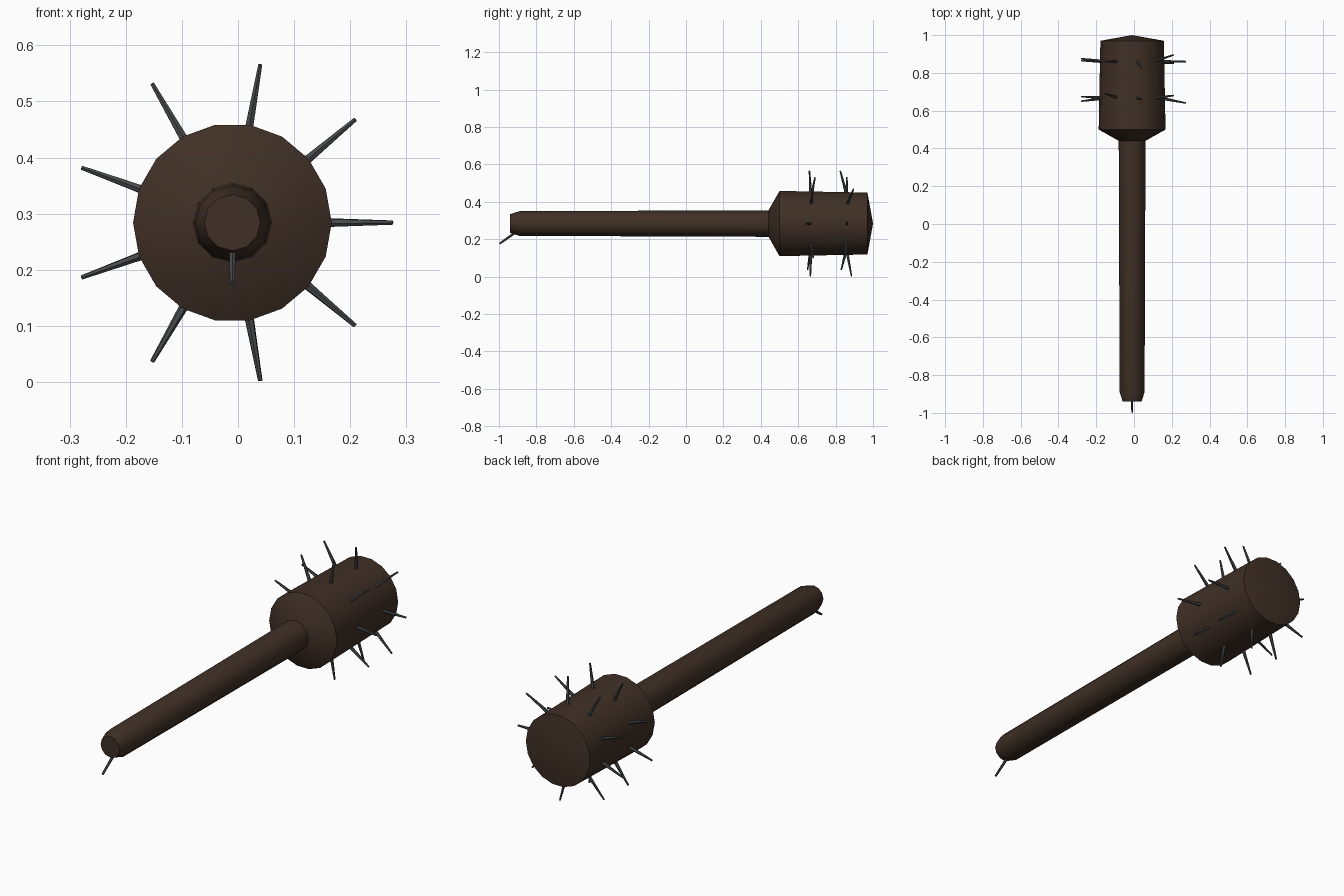
import bpy, bmesh, math
from mathutils import Vector

cube = bpy.data.objects.get("Cube")
if cube:
    bpy.data.objects.remove(cube)

AXIS_X, AXIS_Z = -0.01, 0.284


def make_material(name, rgb, roughness):
    mat = bpy.data.materials.new(name)
    mat.use_nodes = True
    mat.diffuse_color = (*rgb, 1)
    bsdf = mat.node_tree.nodes["Principled BSDF"]
    bsdf.inputs["Base Color"].default_value = (*rgb, 1)
    bsdf.inputs["Roughness"].default_value = roughness
    return mat


wood = make_material("dark wood", (0.050, 0.029, 0.019), 0.8)
iron = make_material("dark iron", (0.062, 0.066, 0.070), 0.6)


def finish(name, bm, mat):
    bmesh.ops.recalc_face_normals(bm, faces=bm.faces)
    mesh = bpy.data.meshes.new(name)
    bm.to_mesh(mesh)
    bm.free()
    mesh.materials.append(mat)
    obj = bpy.data.objects.new(name, mesh)
    bpy.context.collection.objects.link(obj)
    bpy.ops.object.select_all(action='DESELECT')
    obj.select_set(True)
    bpy.context.view_layer.objects.active = obj
    bpy.ops.object.shade_smooth_by_angle(angle=math.radians(32))
    return obj


def turned(name, profile, sides, mat):
    """Turn a (y, radius) profile around the long axis; radius 0 makes a point."""
    bm = bmesh.new()
    rings = []
    for y, r in profile:
        count = sides if r else 1
        rings.append([bm.verts.new((AXIS_X + r * math.cos(math.tau * i / sides), y,
                                    AXIS_Z + r * math.sin(math.tau * i / sides)))
                      for i in range(count)])
    for a, b in zip(rings, rings[1:]):
        for i in range(sides):
            j = (i + 1) % sides
            if len(b) == 1:
                bm.faces.new((a[i], a[j], b[0]))
            else:
                bm.faces.new((a[i], a[j], b[j], b[i]))
    for ring in (rings[0], rings[-1]):
        if len(ring) > 1:
            bm.faces.new(ring)
    return finish(name, bm, mat)


def spike(name, base, tip, r_base, r_tip):
    base, tip = Vector(base), Vector(tip)
    bm = bmesh.new()
    bmesh.ops.create_cone(bm, cap_ends=True, segments=6, radius1=r_base,
                          radius2=r_tip, depth=(tip - base).length)
    bm.transform(Vector((0, 0, 1)).rotation_difference(tip - base).to_matrix().to_4x4())
    bmesh.ops.translate(bm, verts=bm.verts, vec=(base + tip) / 2)
    return finish(name, bm, iron)


# Wooden shaft and heavy head
turned("handle", [(-0.94, 0.05), (-0.89, 0.066), (0.46, 0.071)], 12, wood)
turned("head", [(0.44, 0.07), (0.5, 0.177), (0.97, 0.168), (1.0, 0)], 18, wood)

# Two rings of nine nails, each tip leaning a little along the shaft
rows = {
    "front": (0.667, [0.64, 0.68, 0.66, 0.69, 0.675, 0.65, 0.65, 0.665, 0.68]),
    "back": (0.86, [0.86, 0.895, 0.825, 0.86, 0.875, 0.865, 0.83, 0.885, 0.85]),
}
for row, (base_y, tips) in rows.items():
    for i, tip_y in enumerate(tips):
        a = math.radians(40 * i)
        ends = [(AXIS_X + r * math.cos(a), y, AXIS_Z + r * math.sin(a))
                for r, y in ((0.15, base_y), (0.286, tip_y))]
        spike(f"{row}_nail_{i + 1}", *ends, 0.009, 0.004)

# Bent nail under the end of the shaft
spike("handle_nail", (AXIS_X, -0.9, 0.245), (AXIS_X, -0.997, 0.176), 0.007, 0.005)
